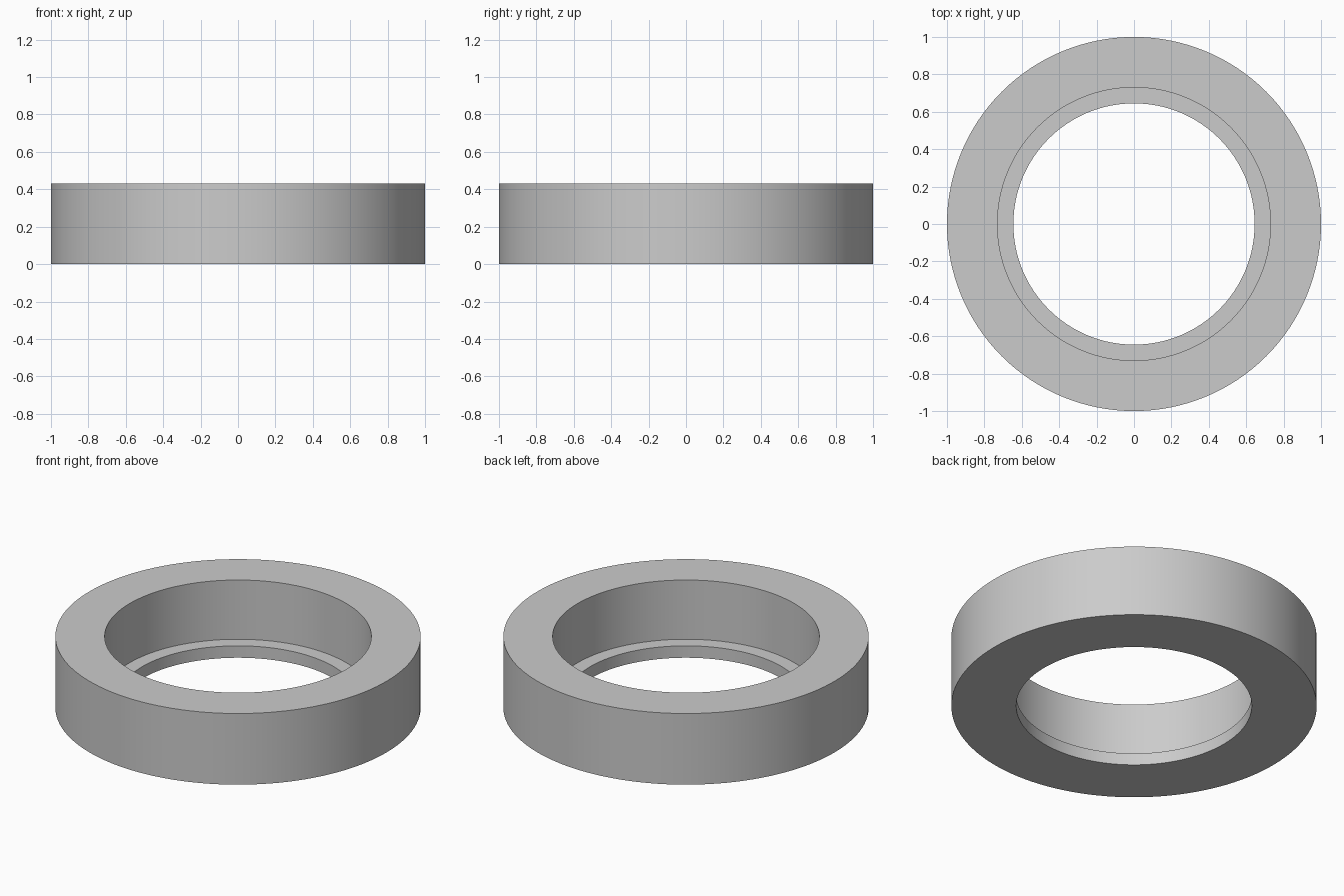
import bpy
import bmesh
import math

cube = bpy.data.objects.get("Cube")
if cube:
    bpy.data.objects.remove(cube, do_unlink=True)

# Plain grey material
grey = bpy.data.materials.new("light_grey")
grey.use_nodes = True
colour = (0.6, 0.6, 0.6, 1)
grey.diffuse_color = colour
grey.node_tree.nodes["Principled BSDF"].inputs["Base Color"].default_value = colour

# Ring cross-section (radius, height): outer wall, bore and shallow inner ledge
OUTER, BORE, LIP = 1.0, 0.73, 0.645
HEIGHT, LEDGE = 0.43, 0.072
SEGMENTS = 128
profile = [(OUTER, 0), (OUTER, HEIGHT), (BORE, HEIGHT),
           (BORE, LEDGE), (LIP, LEDGE), (LIP, 0)]

# Spin the closed section around z
bm = bmesh.new()
verts = [bm.verts.new((r, 0, z)) for r, z in profile]
edges = [bm.edges.new((v, verts[i - 1])) for i, v in enumerate(verts)]
bmesh.ops.spin(bm, geom=verts + edges, axis=(0, 0, 1), cent=(0, 0, 0),
               angle=math.tau, steps=SEGMENTS, use_merge=True)
bmesh.ops.remove_doubles(bm, verts=bm.verts, dist=0.0001)
bmesh.ops.recalc_face_normals(bm, faces=bm.faces)

mesh = bpy.data.meshes.new("stepped_ring")
bm.to_mesh(mesh)
bm.free()
mesh.materials.append(grey)
ring = bpy.data.objects.new("stepped_ring", mesh)
bpy.context.collection.objects.link(ring)

# Smooth walls with crisp rims
bpy.ops.object.select_all(action='DESELECT')
ring.select_set(True)
bpy.context.view_layer.objects.active = ring
bpy.ops.object.shade_smooth_by_angle(angle=math.radians(30))
